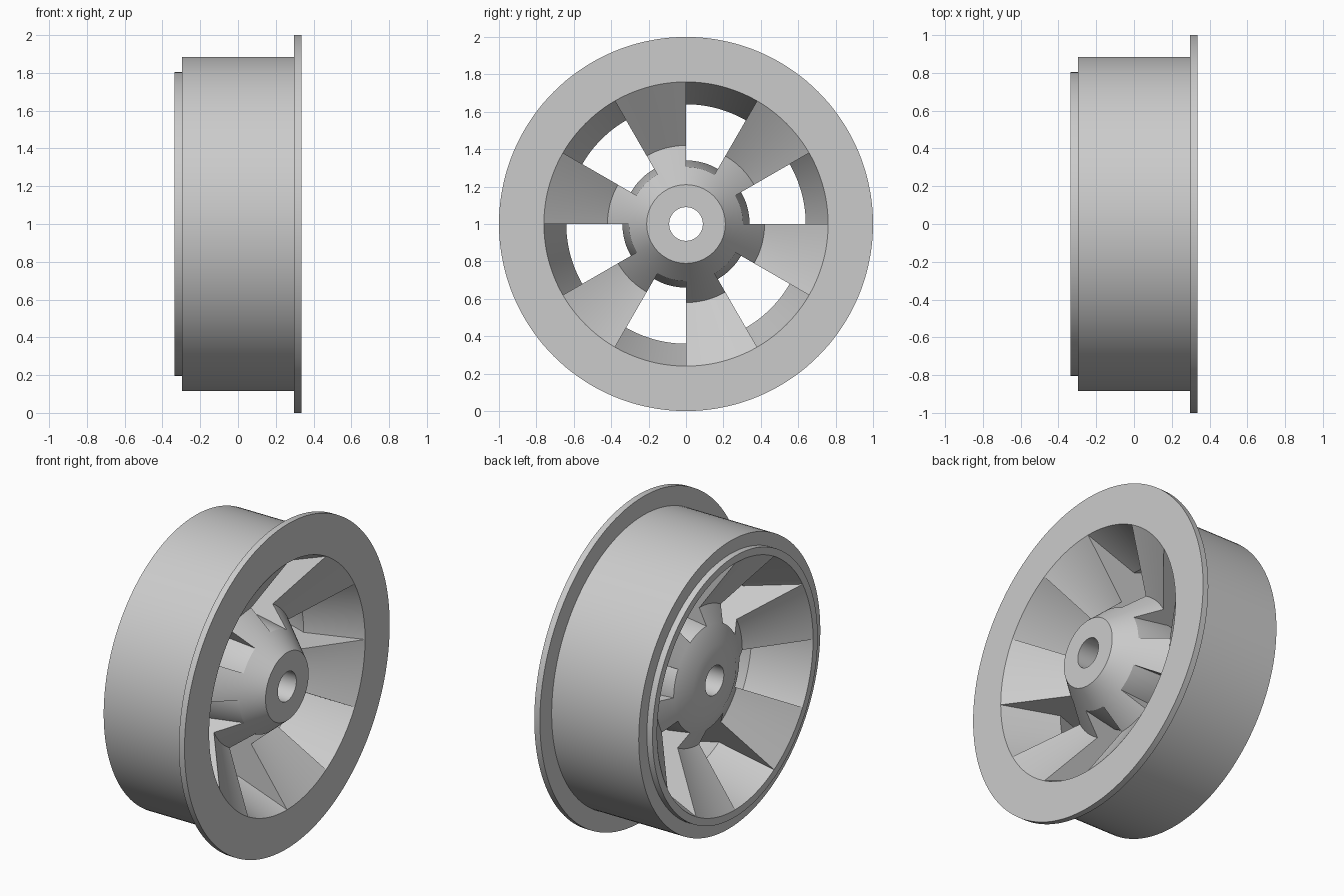
import bpy, bmesh, math

cube = bpy.data.objects.get("Cube")
if cube:
    bpy.data.objects.remove(cube, do_unlink=True)

metal = bpy.data.materials.new("grey_metal")
metal.use_nodes = True
GREY = (0.6, 0.6, 0.6, 1)
metal.diffuse_color = GREY
metal.node_tree.nodes["Principled BSDF"].inputs["Base Color"].default_value = GREY

STEP = 2.5  # degrees per segment


def revolve(name, profile, start=0, sweep=360):
    """Turn a closed (x, radius) profile around the wheel axle."""
    bm = bmesh.new()
    full = sweep == 360
    count = int(sweep / STEP) + (0 if full else 1)
    rings = []
    for i in range(count):
        a = math.radians(start + i * STEP)
        rings.append([bm.verts.new((x, r * math.cos(a), 1 + r * math.sin(a)))
                      for x, r in profile])
    n = len(profile)
    for i in range(count if full else count - 1):
        near, far = rings[i], rings[(i + 1) % count]
        for j in range(n):
            k = (j + 1) % n
            bm.faces.new((near[j], near[k], far[k], far[j]))
    if not full:
        bm.faces.new(rings[0])
        bm.faces.new(rings[-1])
    bmesh.ops.recalc_face_normals(bm, faces=bm.faces)
    mesh = bpy.data.meshes.new(name)
    bm.to_mesh(mesh)
    bm.free()
    mesh.materials.append(metal)
    obj = bpy.data.objects.new(name, mesh)
    bpy.context.collection.objects.link(obj)
    bpy.ops.object.select_all(action='DESELECT')
    obj.select_set(True)
    bpy.context.view_layer.objects.active = obj
    bpy.ops.object.shade_smooth_by_angle(angle=math.radians(30))
    return obj


# Rim: wide flange on one side, small lip on the other, waisted inside
revolve("rim", [(0.335, 0.76), (0.335, 1), (0.297, 1), (0.297, 0.885),
                (-0.297, 0.885), (-0.297, 0.805), (-0.335, 0.805),
                (-0.335, 0.76), (0, 0.64)])

# Hub with a bore through the middle
revolve("hub", [(0.335, 0.09), (0.335, 0.21), (0.224, 0.305), (0, 0.34),
                (-0.14, 0.32), (-0.195, 0.21), (-0.195, 0.09)])

# Six flared spokes, each as wide as the gap beside it
spoke = [(0.335, 0.76), (0.09, 0.42), (0.224, 0.305), (0, 0.3),
         (-0.14, 0.32), (-0.09, 0.42), (-0.335, 0.76), (0, 0.64)]
for i in range(6):
    revolve(f"spoke_{i + 1}", spoke, 30 + 60 * i, 30)
